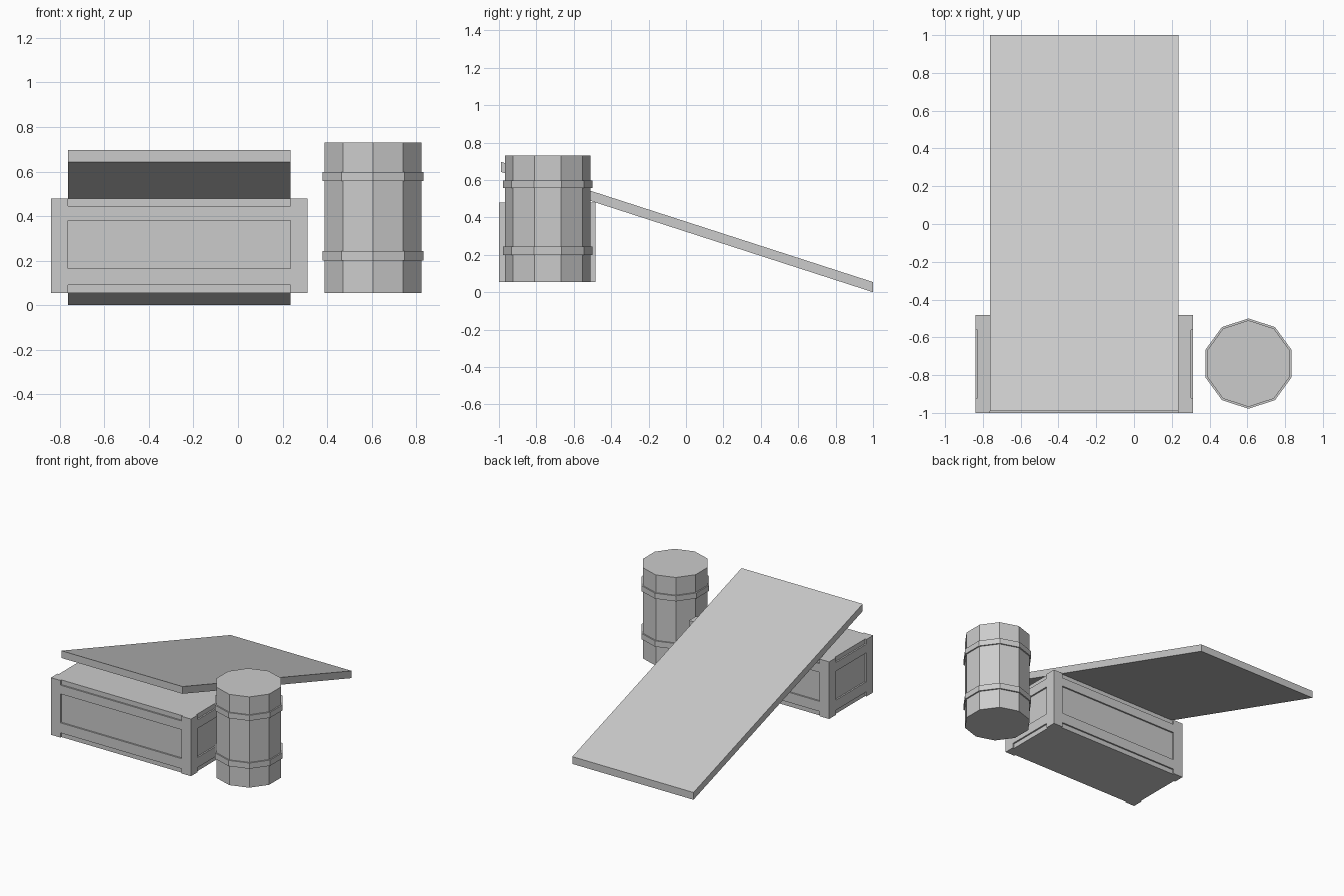
import bpy, bmesh, math

if "Cube" in bpy.data.objects:
    bpy.data.objects.remove(bpy.data.objects["Cube"])

grey = bpy.data.materials.new("plain_grey")
grey.diffuse_color = (0.6, 0.6, 0.6, 1)
grey.use_nodes = True
grey.node_tree.nodes["Principled BSDF"].inputs["Base Color"].default_value = grey.diffuse_color


def add_object(name, bm):
    bmesh.ops.recalc_face_normals(bm, faces=bm.faces)
    mesh = bpy.data.meshes.new(name)
    bm.to_mesh(mesh)
    bm.free()
    mesh.materials.append(grey)
    obj = bpy.data.objects.new(name, mesh)
    bpy.context.collection.objects.link(obj)
    return obj


def add_box(bm, x0, x1, y0, y1, z0, z1):
    verts = bmesh.ops.create_cube(bm, size=1)["verts"]
    for v in verts:
        v.co.x = x1 if v.co.x > 0 else x0
        v.co.y = y1 if v.co.y > 0 else y0
        v.co.z = z1 if v.co.z > 0 else z0
    return verts


# Crate: solid block with shallow recesses on its four sides
X0, X1, Y0, Y1, Z0, Z1 = -0.84, 0.313, -1.0, -0.483, 0.055, 0.48
POST, DEPTH = 0.078, 0.011
bm = bmesh.new()
add_box(bm, X0, X1, Y0, Y1, Z0, Z1)
crate = add_object("crate", bm)

# Recess cutters: bottom notch, middle panel and top notch per side
bm = bmesh.new()
for low, high in ((Z0 - 0.05, 0.09), (0.165, 0.38), (0.445, Z1 + 0.05)):
    for y0, y1 in ((Y0 - 0.05, Y0 + DEPTH), (Y1 - DEPTH, Y1 + 0.05)):
        add_box(bm, X0 + POST, X1 - POST, y0, y1, low, high)
    for x0, x1 in ((X0 - 0.05, X0 + DEPTH), (X1 - DEPTH, X1 + 0.05)):
        add_box(bm, x0, x1, Y0 + POST, Y1 - POST, low, high)
cutter = add_object("recess_cutter", bm)
cutter.hide_render = True
cutter.hide_set(True)
cut = crate.modifiers.new("recesses", 'BOOLEAN')
cut.operation = 'DIFFERENCE'
cut.solver = 'EXACT'
cut.object = cutter

# Plank: board sloping from above the crate down to the ground
bm = bmesh.new()
for v in add_box(bm, X0 + POST, X1 - POST, Y0 + DEPTH, 1.0, 0.0, 0.054):
    if v.co.y < 0:
        v.co.z += 0.643
add_object("plank", bm)

# Barrel: ten-sided lathe profile with two raised hoops
R, H = 0.229, 0.239
profile = [(R, 0.055)]
for low, high in ((0.20, 0.243), (0.557, 0.598)):
    profile += [(R, low), (H, low), (H, high), (R, high)]
profile.append((R, 0.73))
SIDES = 10
bm = bmesh.new()
rings = []
for radius, z in profile:
    angles = [math.pi / 2 + 2 * math.pi * i / SIDES for i in range(SIDES)]
    rings.append([bm.verts.new((0.606 + radius * math.cos(a),
                                -0.739 + radius * math.sin(a), z)) for a in angles])
for lower, upper in zip(rings, rings[1:]):
    for i in range(SIDES):
        j = (i + 1) % SIDES
        bm.faces.new((lower[i], lower[j], upper[j], upper[i]))
bm.faces.new(rings[0])
bm.faces.new(rings[-1])
add_object("barrel", bm)
